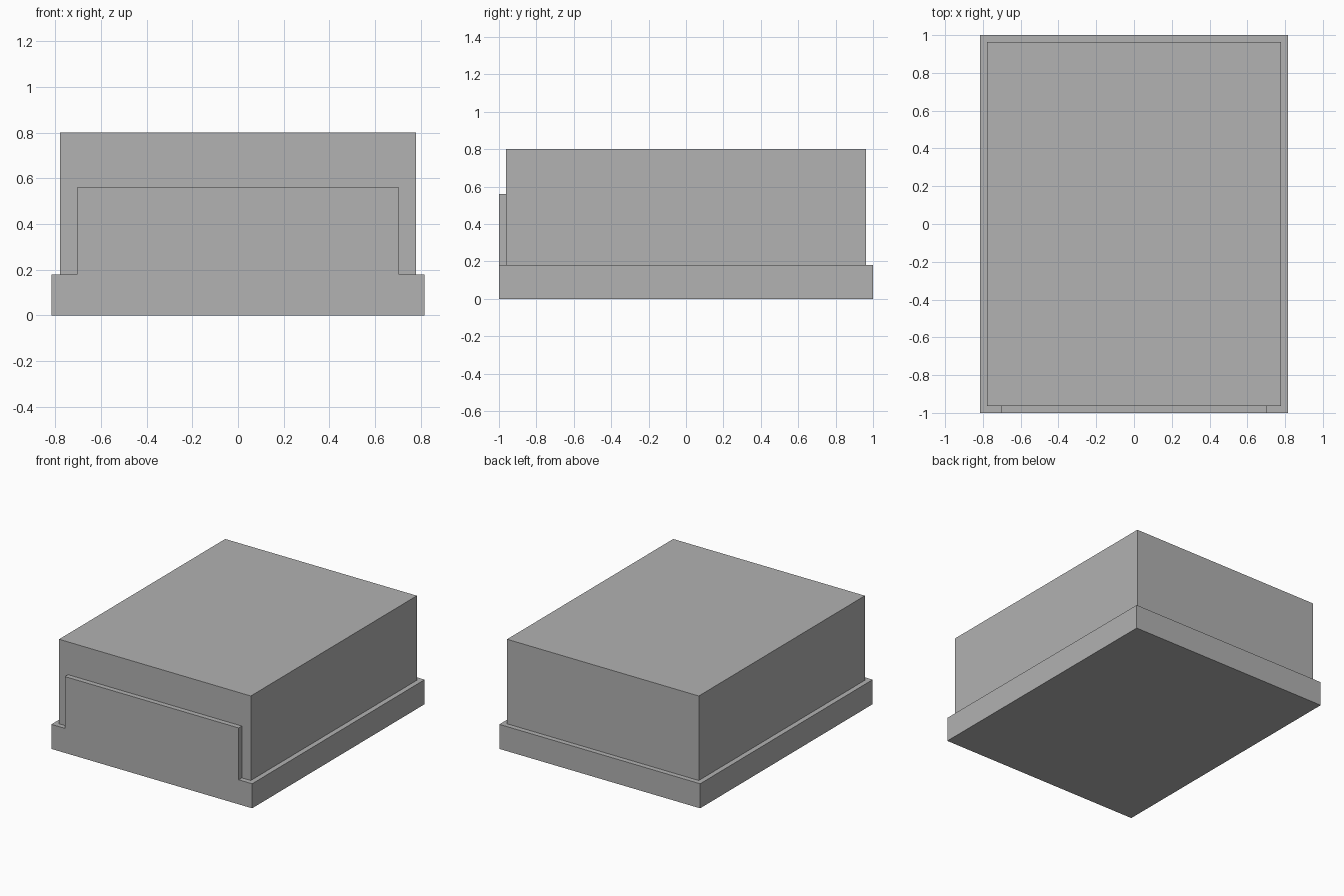
import bpy
import bmesh

cube = bpy.data.objects.get("Cube")
if cube:
    bpy.data.objects.remove(cube, do_unlink=True)

GREY = (0.445, 0.445, 0.445, 1.0)
HALF_X, HALF_Y = 0.815, 1.0      # plinth footprint
RIM = 0.037                      # ledge around the body
PLINTH_TOP, PANEL_TOP, BODY_TOP = 0.18, 0.56, 0.80
PANEL_X = 0.705

grey = bpy.data.materials.new("plain grey")
grey.use_nodes = True
grey.diffuse_color = GREY
grey.node_tree.nodes["Principled BSDF"].inputs["Base Color"].default_value = GREY


def finish(name, bm):
    bmesh.ops.recalc_face_normals(bm, faces=bm.faces)
    mesh = bpy.data.meshes.new(name)
    bm.to_mesh(mesh)
    bm.free()
    mesh.materials.append(grey)
    obj = bpy.data.objects.new(name, mesh)
    bpy.context.scene.collection.objects.link(obj)
    return obj


def extrude(bm, face, vector):
    """Extrude a face and return the new end cap."""
    geom = bmesh.ops.extrude_face_region(bm, geom=[face])["geom"]
    verts = [g for g in geom if isinstance(g, bmesh.types.BMVert)]
    bmesh.ops.translate(bm, verts=verts, vec=vector)
    return next(g for g in geom if isinstance(g, bmesh.types.BMFace))


# Plinth with a raised front panel flush with its front side
bm = bmesh.new()
right = [(HALF_X, 0), (HALF_X, PLINTH_TOP), (PANEL_X, PLINTH_TOP), (PANEL_X, PANEL_TOP)]
profile = right + [(-x, z) for x, z in reversed(right)]
front = bm.faces.new([bm.verts.new((x, -HALF_Y, z)) for x, z in profile])
front_copy = bmesh.ops.duplicate(bm, geom=[front])["geom"]
cap = next(g for g in front_copy if isinstance(g, bmesh.types.BMFace))
bmesh.ops.translate(bm, verts=cap.verts, vec=(0, RIM, 0))
for a, b in zip(list(front.edges), list(cap.edges)):
    bmesh.ops.bridge_loops(bm, edges=[a, b])

# Split the panel back from the plinth section, then run the plinth to the rear
inner = [v for v in cap.verts
         if abs(abs(v.co.x) - PANEL_X) < 1e-4 and abs(v.co.z - PLINTH_TOP) < 1e-4]
bmesh.utils.face_split(cap, inner[0], inner[1])
section = min((f for f in bm.faces
               if all(abs(v.co.y + HALF_Y - RIM) < 1e-4 for v in f.verts)),
              key=lambda f: f.calc_center_median().z)
extrude(bm, section, (0, 2 * HALF_Y - RIM, 0))
if section.is_valid:
    bmesh.ops.delete(bm, geom=[section], context='FACES_ONLY')
bmesh.ops.recalc_face_normals(bm, faces=bm.faces)
bmesh.ops.dissolve_limit(bm, angle_limit=0.01, verts=bm.verts, edges=bm.edges)
finish("plinth_with_front_panel", bm)

# Main box standing on the plinth
bm = bmesh.new()
x, y = HALF_X - RIM, HALF_Y - RIM
base = bm.faces.new([bm.verts.new((sx * x, sy * y, PLINTH_TOP))
                     for sx, sy in ((-1, -1), (1, -1), (1, 1), (-1, 1))])
bottom = bmesh.ops.duplicate(bm, geom=[base])["geom"]
extrude(bm, base, (0, 0, BODY_TOP - PLINTH_TOP))
bmesh.ops.remove_doubles(bm, verts=bm.verts, dist=1e-5)
finish("main_box", bm)
